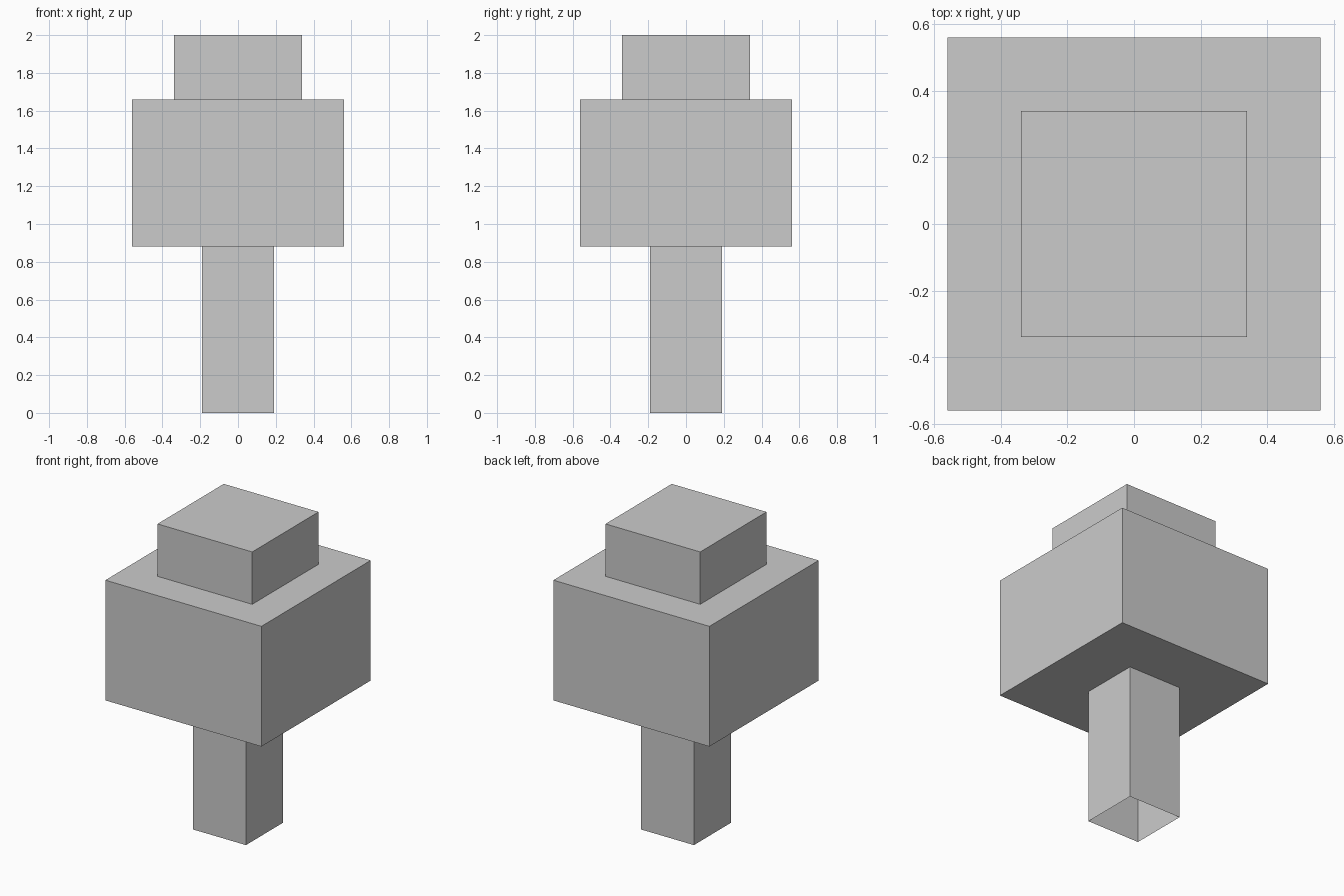
import bpy, bmesh

if "Cube" in bpy.data.objects:
    bpy.data.objects.remove(bpy.data.objects["Cube"])

# Stepped profile of the blocky tree: (half width, height)
PROFILE = [
    (0.19, 0.0), (0.19, 0.88),    # trunk, open at the ground
    (0.56, 0.88), (0.56, 1.66),   # wide foliage block
    (0.34, 1.66), (0.34, 2.0),    # small crown block
]
CORNERS = [(-1, -1), (1, -1), (1, 1), (-1, 1)]


def square_loft(name, profile):
    """Join square rings into one shell, closed only at the top."""
    bm = bmesh.new()
    rings = [[bm.verts.new((sx * h, sy * h, z)) for sx, sy in CORNERS]
             for h, z in profile]
    for low, high in zip(rings, rings[1:]):
        for i in range(4):
            j = (i + 1) % 4
            bm.faces.new((low[i], low[j], high[j], high[i]))
    bm.faces.new(rings[-1])
    mesh = bpy.data.meshes.new(name)
    bm.to_mesh(mesh)
    bm.free()
    obj = bpy.data.objects.new(name, mesh)
    bpy.context.collection.objects.link(obj)
    return obj


# Trunk, foliage and crown as one continuous flat-shaded shell
square_loft("block_tree", PROFILE)
